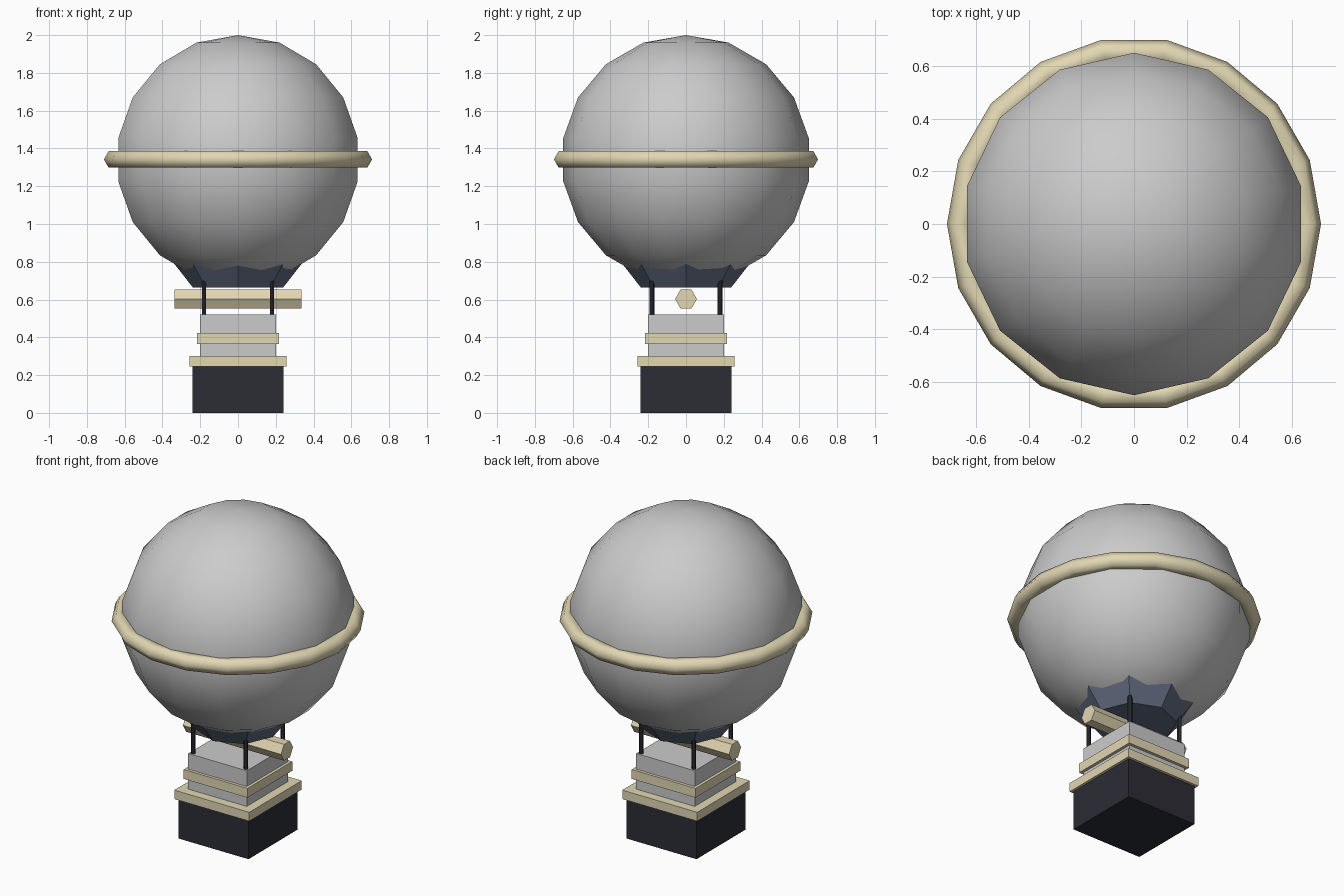
import bpy
from math import radians

if "Cube" in bpy.data.objects:
    bpy.data.objects.remove(bpy.data.objects["Cube"])


def material(name, rgb):
    m = bpy.data.materials.new(name)
    m.diffuse_color = (*rgb, 1)
    m.use_nodes = True
    m.node_tree.nodes["Principled BSDF"].inputs["Base Color"].default_value = m.diffuse_color
    return m


CREAM = material("cream", (0.76, 0.68, 0.45))
BLACK = material("near_black", (0.025, 0.026, 0.036))
BLUE = material("slate_blue", (0.12, 0.15, 0.22))


def finish(name, mat=None, smooth=False):
    ob = bpy.context.object
    ob.name = name
    if mat:
        ob.data.materials.append(mat)
    if smooth:
        bpy.ops.object.shade_smooth()
    return ob


def slab(name, half, z0, z1, mat=None):
    bpy.ops.mesh.primitive_cube_add(size=1, location=(0, 0, (z0 + z1) / 2))
    bpy.context.object.scale = (2 * half, 2 * half, z1 - z0)
    bpy.ops.object.transform_apply(location=False, rotation=False, scale=True)
    finish(name, mat)


# Balloon envelope and its belt
bpy.ops.mesh.primitive_uv_sphere_add(segments=14, ring_count=9, radius=0.66, location=(0, 0, 1.34))
finish("envelope", smooth=True)
bpy.ops.mesh.primitive_torus_add(major_segments=18, minor_segments=6, major_radius=0.66,
                                 minor_radius=0.05, location=(0, 0, 1.342))
finish("belt_ring", CREAM, smooth=True)

# Flared skirt running up into the envelope
bpy.ops.mesh.primitive_cone_add(vertices=8, radius1=0.24, radius2=0.365, depth=0.16,
                                location=(0, 0, 0.745))
finish("skirt", BLUE)

# Horizontal burner bar
bpy.ops.mesh.primitive_cylinder_add(vertices=6, radius=0.058, depth=0.67, location=(0, 0, 0.603),
                                    rotation=(0, radians(90), 0))
finish("burner_bar", CREAM)

# Corner struts
for x in (-0.18, 0.18):
    for y in (-0.18, 0.18):
        bpy.ops.mesh.primitive_cylinder_add(vertices=6, radius=0.013, depth=0.25,
                                            location=(x, y, 0.575))
        finish("strut", BLACK)

# Basket stack
slab("basket_base", 0.24, 0.0, 0.25, BLACK)
slab("lower_trim", 0.256, 0.245, 0.30, CREAM)
slab("basket_body", 0.20, 0.25, 0.52)
slab("upper_trim", 0.218, 0.365, 0.423, CREAM)
